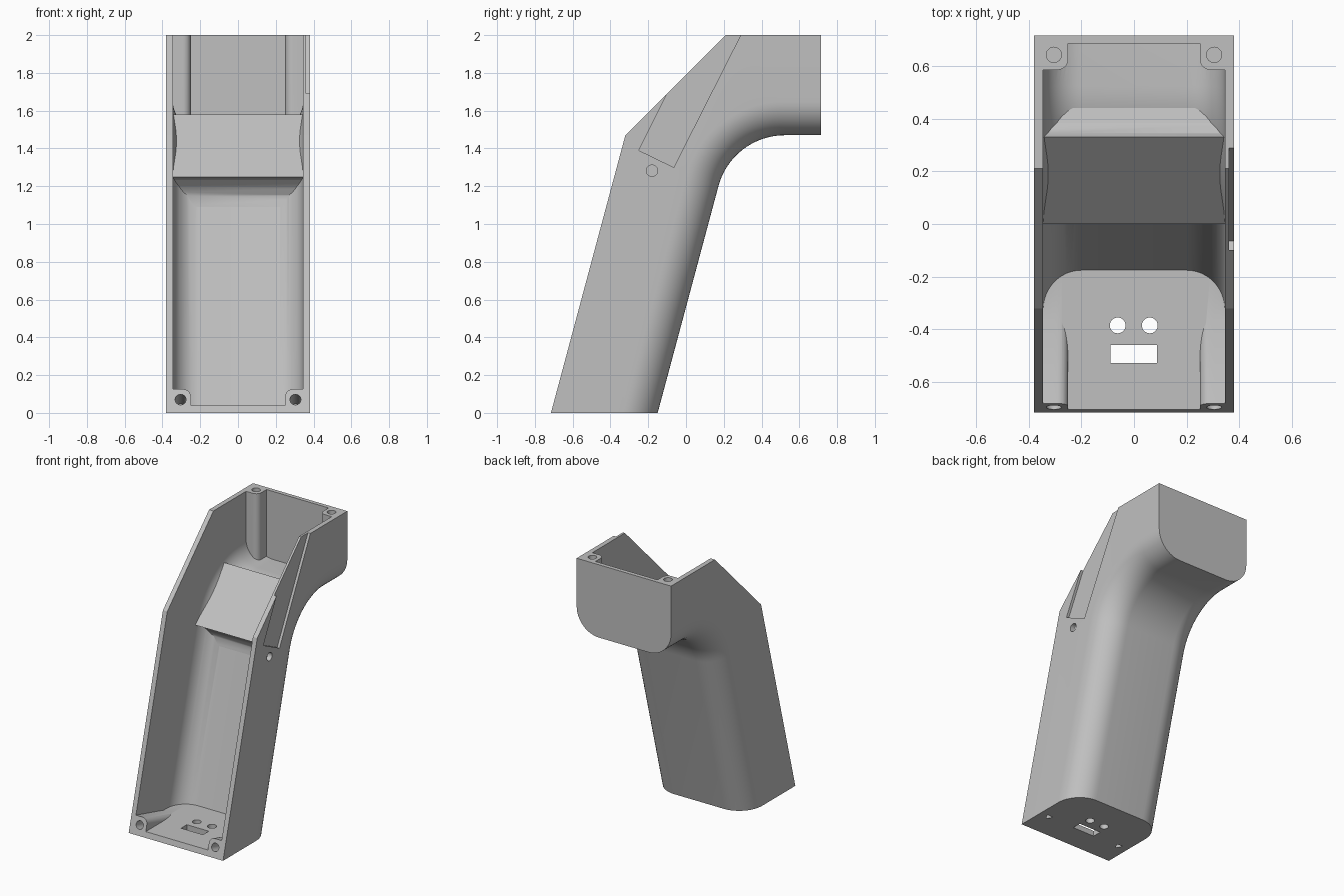
import bpy, math
from mathutils import Vector

if "Cube" in bpy.data.objects:
    bpy.data.objects.remove(bpy.data.objects["Cube"], do_unlink=True)

grey = bpy.data.materials.new("plain grey")
grey.use_nodes = True
grey.diffuse_color = (0.53, 0.53, 0.53, 1)
grey.node_tree.nodes["Principled BSDF"].inputs["Base Color"].default_value = grey.diffuse_color

LEAN = math.radians(15)          # lean of the grip
TAN, COS = math.tan(LEAN), math.cos(LEAN)
END, TOP = 0.715, 2.0            # half depth and height
BACK, UNDER, BEND = -0.15, 1.47, 0.364   # back foot, underside height, bend radius
WALL = 0.035
X, Y, Z = Vector((1, 0, 0)), Vector((0, 1, 0)), Vector((0, 0, 1))


def loft(name, rings):
    """Solid through matching rings of points, capped at both ends."""
    n = len(rings[0])
    faces = [tuple(range(n))[::-1], tuple(range(n * (len(rings) - 1), n * len(rings)))]
    for r in range(len(rings) - 1):
        for i in range(n):
            j = (i + 1) % n
            faces.append((r * n + i, r * n + j, r * n + n + j, r * n + n + i))
    mesh = bpy.data.meshes.new(name)
    mesh.from_pydata([p for ring in rings for p in ring], [], faces)
    mesh.materials.append(grey)
    obj = bpy.data.objects.new(name, mesh)
    bpy.context.collection.objects.link(obj)
    bpy.context.view_layer.objects.active = obj
    bpy.ops.object.mode_set(mode="EDIT")
    bpy.ops.mesh.select_all(action="SELECT")
    bpy.ops.mesh.normals_make_consistent(inside=False)
    bpy.ops.object.mode_set(mode="OBJECT")
    return obj


def prism(name, pts, origin, u, v, axis, start, stop):
    return loft(name, [[origin + u * a + v * b + axis * d for a, b in pts]
                       for d in (start, stop)])


def arc(cx, cy, r, a0, a1, steps):
    return [(cx + r * math.cos(math.radians(a0 + (a1 - a0) * i / steps)),
             cy + r * math.sin(math.radians(a0 + (a1 - a0) * i / steps)))
            for i in range(steps + 1)]


def circle(cx, cy, r):
    return arc(cx, cy, r, 0, 360, 32)[:-1]


def cut(target, cutter):
    mod = target.modifiers.new("cut", "BOOLEAN")
    mod.operation, mod.solver, mod.object = "DIFFERENCE", "EXACT", cutter
    bpy.context.view_layer.objects.active = target
    bpy.ops.object.modifier_apply(modifier=mod.name)
    bpy.data.objects.remove(cutter, do_unlink=True)


def back_chain(offset, floor, end):
    """Back outline of the grip, offset inwards: leaning line, bend, level line."""
    cy = BACK + TAN * (UNDER - BEND + BEND * math.sin(LEAN)) + BEND * COS
    return ([(BACK - offset / COS + TAN * floor, floor)]
            + arc(cy, UNDER - BEND, BEND + offset, 165, 90, 20)
            + [(end, UNDER + offset)])


def rounded_body(name, half, radius, offset, floor, end, front):
    """Side profile lofted across x with rounded back edges."""
    angles = [math.radians(90 * i / 12) for i in range(13)]
    sides = [(half - radius + radius * math.sin(a), radius - radius * math.cos(a))
             for a in angles]
    stations = [(-x, d) for x, d in sides[::-1]] + sides
    return loft(name, [[Vector((x, y, z)) for y, z in
                        back_chain(offset + d, floor, end) + front]
                       for x, d in stations])


# Outer housing
knee = 1.47
body = rounded_body("grip_shell", 0.38, 0.18, 0, 0, END,
                    [(END, TOP), (0.21, TOP), (-END + TAN * knee, knee), (-END, 0)])

# Inner cavity, open at the front and the top
cavity = rounded_body("cavity", 0.38 - WALL, 0.18 - WALL, WALL, 0.04, END - 0.03,
                      [(END - 0.03, 2.2), (-0.95, 2.2), (-0.95, 0.04)])

# Sloped bridge left standing at the bend
bridge = [(0.0, 1.25), (0.33, 1.58), (0.345, 1.545), (0.38, 1.517), (0.44, 1.5),
          (0.3, 1.38), (0.16, 1.09), (0.103, 1.09), (0.105, 1.15),
          (0.08, 1.2), (0.045, 1.235)]
cut(cavity, prism("bridge", bridge, Vector(), Y, Z, X, -0.5, 0.5))

# Screw bosses in the open corners: (origin, direction across, direction in)
lean_up, lean_in = Vector((0, math.sin(LEAN), COS)), Vector((0, COS, -math.sin(LEAN)))
ends = [(Vector((0, -END, 0)), lean_up, lean_in),
        (Vector((0, END, TOP)), -Y, -Z)]
boss = [(0.5, -0.3), (0.5, 0.13)] + arc(0.29, 0.09, 0.04, 90, 180, 8) + [(0.25, -0.3)]
for origin, across, inward in ends:
    for side in (-1, 1):
        cut(cavity, prism("boss", boss, origin, X * side, across, inward, -0.32, 0.8))

cut(body, cavity)

# Screw holes
for origin, across, inward in ends:
    for side in (-1, 1):
        cut(body, prism("screw_hole", circle(0.304, 0.073, 0.029), origin,
                        X * side, across, inward, -0.1, 0.2))

# Openings in the floor
for x in (-0.062, 0.06):
    cut(body, prism("round_port", circle(x, -0.385, 0.03), Vector(), X, Y, Z, -0.1, 0.1))
port = [(-0.09, -0.527), (0.087, -0.527), (0.087, -0.46), (-0.09, -0.46)]
cut(body, prism("wide_port", port, Vector(), X, Y, Z, -0.1, 0.1))

# Shallow slanted recess and small hole in the left wall
recess = [(-0.25, 1.39), (-0.065, 1.3), (0.34, 2.1), (0.105, 2.1)]
cut(body, prism("side_recess", recess, Vector(), Y, Z, X, 0.361, 0.5))
cut(body, prism("side_hole", circle(-0.18, 1.282, 0.03), Vector(), Y, Z, X, 0.3, 0.5))

# Smooth fillets, sharp edges
bpy.ops.object.select_all(action="DESELECT")
body.select_set(True)
bpy.context.view_layer.objects.active = body
bpy.ops.object.shade_smooth_by_angle(angle=math.radians(30))
